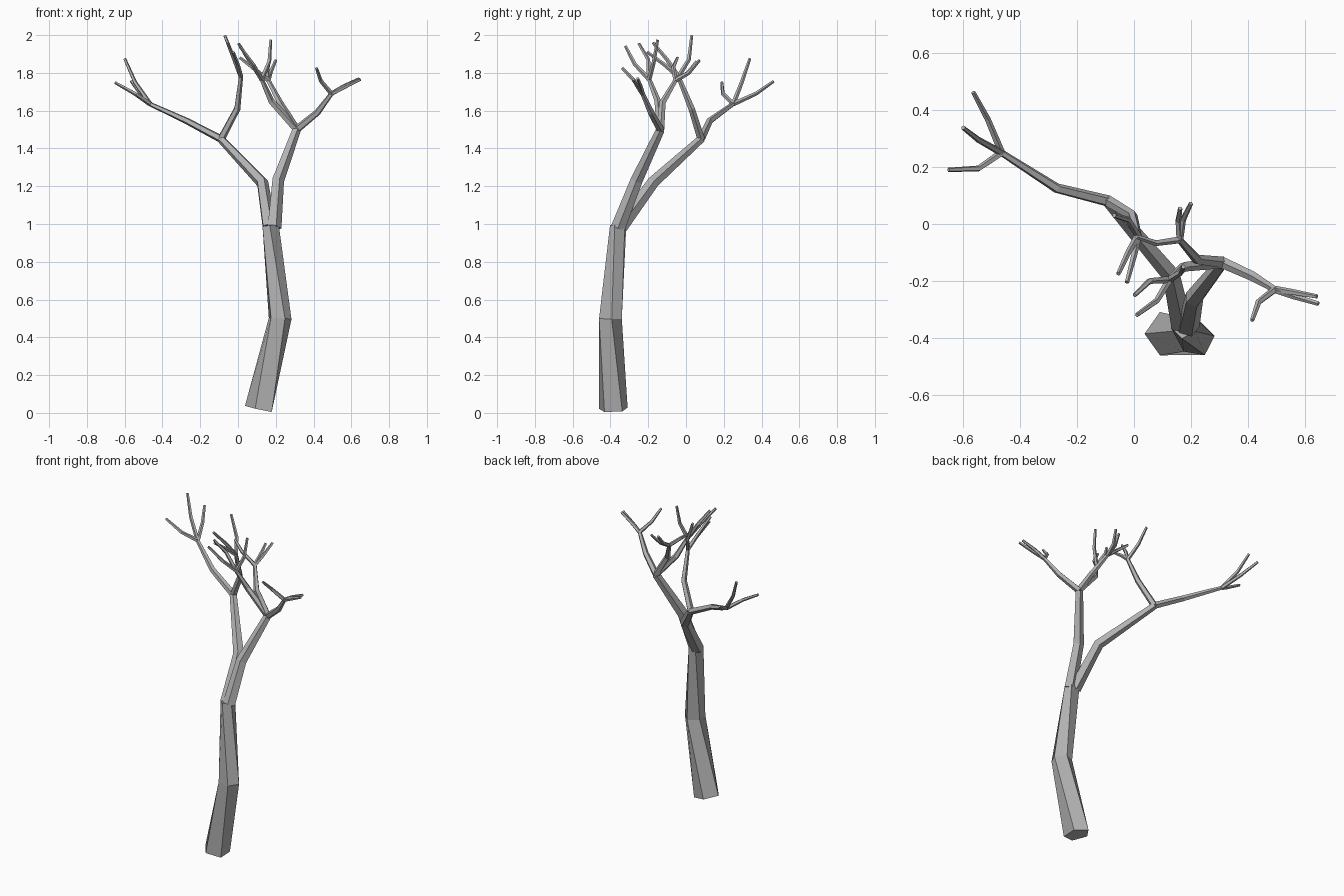
import bpy
import bmesh
import math
from mathutils import Vector

SIDES = 5

if "Cube" in bpy.data.objects:
    bpy.data.objects.remove(bpy.data.objects["Cube"], do_unlink=True)

# Single bark colour
bark = bpy.data.materials.new("grey_bark")
bark.use_nodes = True
bark.diffuse_color = (0.45, 0.45, 0.45, 1)
bark.node_tree.nodes["Principled BSDF"].inputs["Base Color"].default_value = bark.diffuse_color


def limb(name, points, radii, phases=None):
    """Closed, tapering, flat-sided tube along a path; phases turn each ring."""
    points = [Vector(p) for p in points]
    phases = phases or [0] * len(points)
    last = len(points) - 1
    bm = bmesh.new()
    rings = []
    across = Vector((1, 0, 0))
    for i, point in enumerate(points):
        # Each ring is square to the average direction of its neighbours
        before = (point - points[i - 1]).normalized() if i > 0 else Vector()
        after = (points[i + 1] - point).normalized() if i < last else Vector()
        along = (before + after).normalized()
        across = (across - along * across.dot(along)).normalized()
        side = along.cross(across)
        ring = []
        for k in range(SIDES):
            angle = math.radians(phases[i]) + math.tau * k / SIDES
            offset = across * math.cos(angle) + side * math.sin(angle)
            ring.append(bm.verts.new(point + offset * radii[i]))
        rings.append(ring)
    for low, high in zip(rings, rings[1:]):
        for k in range(SIDES):
            n = (k + 1) % SIDES
            bm.faces.new((low[k], low[n], high[n], high[k]))
    bm.faces.new(rings[0][::-1])
    bm.faces.new(rings[-1])
    bmesh.ops.recalc_face_normals(bm, faces=bm.faces)
    mesh = bpy.data.meshes.new(name)
    bm.to_mesh(mesh)
    bm.free()
    mesh.materials.append(bark)
    obj = bpy.data.objects.new(name, mesh)
    bpy.context.collection.objects.link(obj)


def twigs(name, node, tips):
    """Thin bent twigs spreading from the end of a branch."""
    for number, (bend, tip) in enumerate(tips, 1):
        limb(f"{name}_twig_{number}", (node, bend, tip), (.013, .011, .008))


# Twisted trunk
limb("trunk", [(.115, -.385, .02), (.22, -.403, .5), (.175, -.357, .99)],
     (.08, .064, .046), (180, 152, 116))

# Two main boughs
back_fork = (-.09, .08, 1.45)
front_fork = (.31, -.135, 1.5)
limb("back_bough", [(.165, -.35, .98), (.128, -.175, 1.22), back_fork], (.04, .033, .022))
limb("front_bough", [(.19, -.36, .98), (.21, -.262, 1.23), front_fork], (.04, .034, .024))

# Branches that grow from the boughs
far_node = (-.465, .25, 1.635)
upper_node = (.015, -.04, 1.78)
outer_node = (.495, -.23, 1.69)
inner_node = (.125, -.195, 1.765)
rear_node = (.16, -.055, 1.76)
thin = (.021, .018, .012)
limb("far_branch", [back_fork, (-.27, .125, 1.545), far_node], thin)
limb("upper_branch", [back_fork, (-.005, .03, 1.61), upper_node], thin)
limb("outer_branch", [front_fork, (.42, -.185, 1.59), outer_node], thin)
limb("inner_branch", [front_fork, (.175, -.15, 1.65), inner_node], thin)
limb("rear_branch", [front_fork, (.222, -.125, 1.64), rear_node], thin)

# Three twigs at the end of every branch
twigs("far", far_node, [
    ((-.545, .195, 1.69), (-.652, .19, 1.75)),
    ((-.515, .37, 1.69), (-.565, .463, 1.755)),
    ((-.545, .295, 1.75), (-.6, .338, 1.875))])
twigs("upper", upper_node, [
    ((-.02, .015, 1.87), (-.07, .03, 1.997)),
    ((-.02, -.1, 1.87), (-.055, -.175, 1.96)),
    ((0, -.11, 1.84), (-.025, -.205, 1.91))])
twigs("outer", outer_node, [
    ((.56, -.24, 1.73), (.643, -.255, 1.77)),
    ((.565, -.255, 1.725), (.648, -.28, 1.765)),
    ((.437, -.275, 1.76), (.415, -.338, 1.825))])
twigs("inner", inner_node, [
    ((.055, -.2, 1.87), (.002, -.25, 1.955)),
    ((.08, -.27, 1.845), (.01, -.32, 1.94)),
    ((.165, -.17, 1.86), (.173, -.15, 1.975))])
twigs("rear", rear_node, [
    ((.155, .01, 1.8), (.162, .055, 1.86)),
    ((.172, .015, 1.8), (.2, .072, 1.867)),
    ((.075, -.067, 1.83), (.01, -.045, 1.88))])
